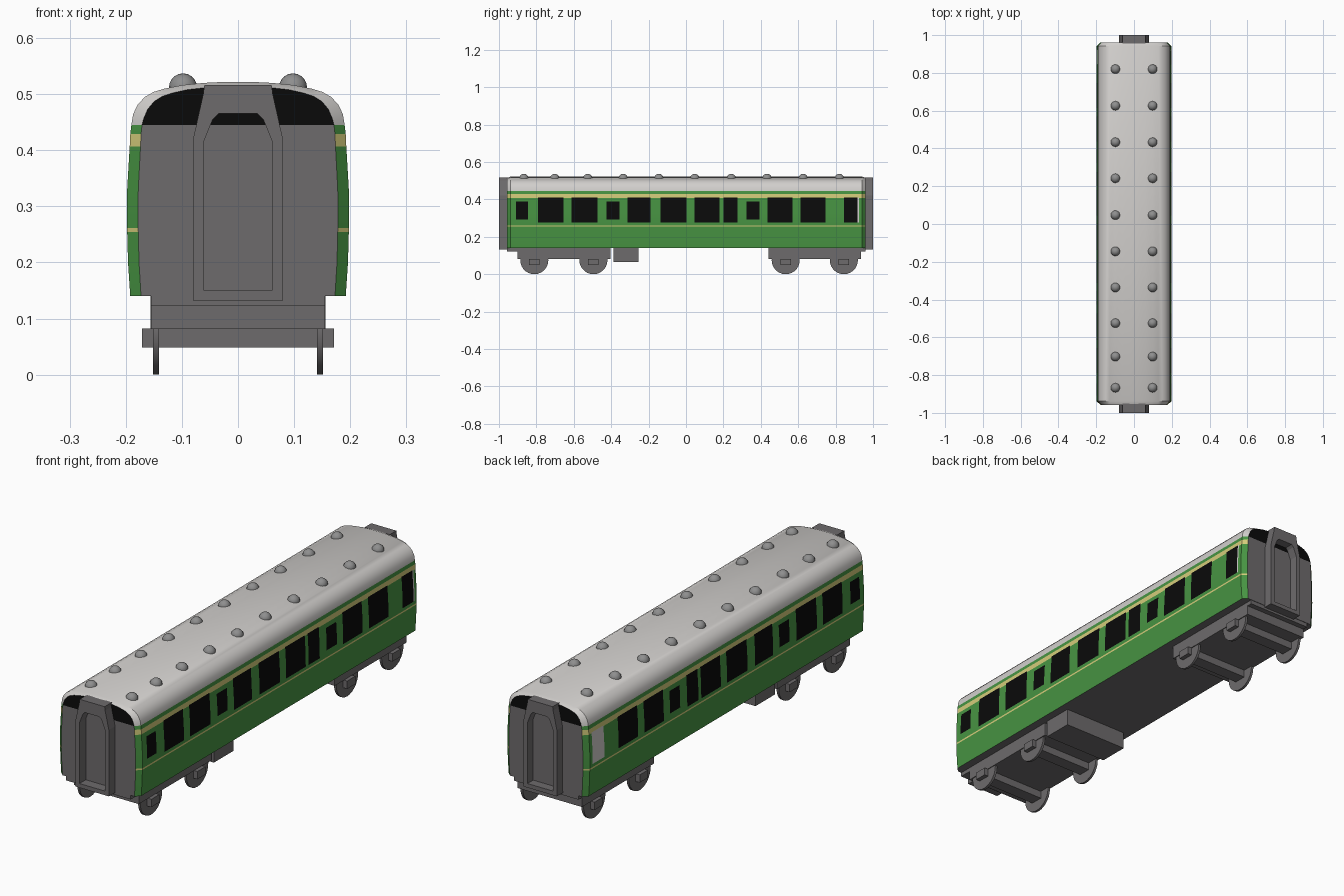
import bpy, bmesh, math
from mathutils import Matrix

if "Cube" in bpy.data.objects:
    bpy.data.objects.remove(bpy.data.objects["Cube"])


def material(name, rgb):
    m = bpy.data.materials.new(name)
    lin = [c / 12.92 if c <= 0.04045 else ((c + 0.055) / 1.055) ** 2.4 for c in rgb]
    m.diffuse_color = (*lin, 1)
    m.use_nodes = True
    m.node_tree.nodes["Principled BSDF"].inputs["Base Color"].default_value = m.diffuse_color
    return m


GREEN = material("green paint", (0.28, 0.58, 0.26))
CREAM = material("pale yellow stripe", (0.83, 0.80, 0.48))
ROOF = material("light grey roof", (0.82, 0.81, 0.80))
DARK = material("dark grey metal", (0.43, 0.42, 0.425))
BLACK = material("black glass", (0.04, 0.04, 0.04))
VENT = material("mid grey vent", (0.56, 0.56, 0.56))


def finish(name, bm, mats, smooth=0):
    bmesh.ops.recalc_face_normals(bm, faces=bm.faces)
    me = bpy.data.meshes.new(name)
    bm.to_mesh(me)
    bm.free()
    ob = bpy.data.objects.new(name, me)
    bpy.context.collection.objects.link(ob)
    for m in mats:
        me.materials.append(m)
    if smooth:
        bpy.ops.object.select_all(action='DESELECT')
        ob.select_set(True)
        bpy.context.view_layer.objects.active = ob
        bpy.ops.object.shade_smooth_by_angle(angle=math.radians(smooth))
    return ob


def box(name, hx, y0, y1, z0, z1, mat=DARK):
    bm = bmesh.new()
    bmesh.ops.create_cube(bm, size=1, matrix=Matrix.Translation((0, (y0 + y1) / 2, (z0 + z1) / 2))
                          @ Matrix.Diagonal((2 * hx, y1 - y0, z1 - z0, 1)))
    return finish(name, bm, [mat])


# Half cross-section (x, z), from sill to roof ridge, with rows at the stripe heights
EAVES = 0.445
HALF = [(.192, .14), (.196, .2), (.1975, .2545), (.198, .2615), (.1975, .33), (.193, .407),
        (.192, .429), (.190, EAVES), (.187, .464), (.179, .481), (.166, .495), (.15, .504),
        (.13, .510), (.10, .516), (.06, .520), (.02, .522)]


def side_x(z):
    for (xa, za), (xb, zb) in zip(HALF, HALF[1:]):
        if za <= z <= zb:
            return xa + (xb - xa) * (z - za) / (zb - za)


# Body shell: rings along y, slightly drawn in at both ends
bm = bmesh.new()
rings = []
for y, inset in ((-.957, 1), (-.938, 0), (.942, 0), (.961, 1)):
    pts = [(x * (.9 if inset else 1), z - (.008 if inset and z > EAVES else 0)) for x, z in HALF]
    rings.append(([bm.verts.new((-x, y, z)) for x, z in pts],
                  [bm.verts.new((x, y, z)) for x, z in pts]))


def add(vs, idx):
    bm.faces.new(vs).material_index = idx


for (la, ra), (lb, rb) in zip(rings, rings[1:]):
    for i in range(len(HALF) - 1):
        z = (HALF[i][1] + HALF[i + 1][1]) / 2
        idx = 2 if z > EAVES else 1 if .2545 < z < .2615 or .407 < z < .429 else 0
        for a, b in ((la, lb), (ra, rb)):
            add((a[i], b[i], b[i + 1], a[i + 1]), idx)
    add((la[-1], lb[-1], rb[-1], ra[-1]), 2)
    add((la[0], lb[0], rb[0], ra[0]), 3)
for l, r in (rings[0], rings[-1]):
    for i in range(len(HALF) - 1):
        add((l[i], r[i], r[i + 1], l[i + 1]), 4 if HALF[i][1] >= EAVES else 3)
finish("carriage_body", bm, [GREEN, CREAM, ROOF, DARK, BLACK], 30)

# Window panes follow the side curve
LARGE, SMALL = (.276, .330, .407, .411), (.292, .33, .388)
WINDOWS = [(-.908, -.844, SMALL), (-.79, -.656, LARGE), (-.613, -.474, LARGE),
           (-.426, -.356, SMALL), (-.313, -.19, LARGE), (-.137, .003, LARGE),
           (.046, .18, LARGE), (.2, .276, LARGE), (.324, .394, SMALL),
           (.437, .57, LARGE), (.613, .747, LARGE)]


def panes(name, side, items, mat):
    bm = bmesh.new()
    for y0, y1, zs in items:
        rows = [[bm.verts.new((side * (side_x(z) + .0015), y, z)) for y in (y0, y1)] for z in zs]
        for a, b in zip(rows, rows[1:]):
            f = bm.faces.new((a[0], a[1], b[1], b[0]))
            f.normal_update()
            if f.normal.x * side < 0:
                f.normal_flip()
    me = bpy.data.meshes.new(name)
    bm.to_mesh(me)
    bm.free()
    me.materials.append(mat)
    bpy.context.collection.objects.link(bpy.data.objects.new(name, me))


panes("right_windows", 1, WINDOWS + [(.844, .918, LARGE)], BLACK)
panes("left_windows", -1, WINDOWS, BLACK)
panes("right_door_edge", 1, [(.918, .925, LARGE)], ROOF)
panes("left_door_pane", -1, [(.844, .925, LARGE)], ROOF)

# Gangway frames: arched ring around the end door
OUTER = [(.08, .132), (.08, .42), (.062, .5), (.06, .516)]
INNER = [(.061, .15), (.061, .415), (.045, .455), (.035, .465)]


def loop(half):
    return half + [(-x, z) for x, z in reversed(half)]


for name, ya, yb in (("front_gangway", -1, -.95), ("rear_gangway", 1, .955)):
    bm = bmesh.new()
    o0, i0, o1, i1 = [[bm.verts.new((x, y, z)) for x, z in loop(h)]
                      for y in (ya, yb) for h in (OUTER, INNER)]
    n = len(o0)
    for k in range(n):
        j = (k + 1) % n
        for a, b in ((o0, i0), (i0, i1), (i1, o1), (o1, o0)):
            bm.faces.new((a[k], a[j], b[j], b[k]))
    finish(name, bm, [DARK])

# Roof ventilator domes
bm = bmesh.new()
for y in (.82, .626, .433, .242, .047, -.145, -.336, -.525, -.702, -.867):
    for x in (-.098, .098):
        bmesh.ops.create_uvsphere(bm, u_segments=16, v_segments=10, radius=.025,
                                  matrix=Matrix.Translation((x, y, .512)))
finish("roof_vents", bm, [VENT], 40)

# Bogies with cross bars and wheels
for name, y0, y1, axles in (("front", -.902, -.404, (-.811, -.495)),
                            ("rear", .442, .935, (.533, .844))):
    box(name + "_bogie", .155, y0, y1, .081, .141)
    bm = bmesh.new()
    for y in axles:
        box(name + "_axle_bar", .171, y - .028, y + .028, .048, .082)
        for x in (-.146, .146):
            bmesh.ops.create_cone(bm, cap_ends=True, segments=28, radius1=.075, radius2=.075,
                                  depth=.011, matrix=Matrix.Translation((x, y, .075))
                                  @ Matrix.Rotation(math.pi / 2, 4, 'Y'))
    finish(name + "_wheels", bm, [DARK], 40)

# End beams and equipment box
box("front_end_beam", .155, -.957, -.90, .122, .141)
box("rear_end_beam", .155, .93, .959, .122, .141)
box("equipment_box", .156, -.388, -.254, .065, .141)
